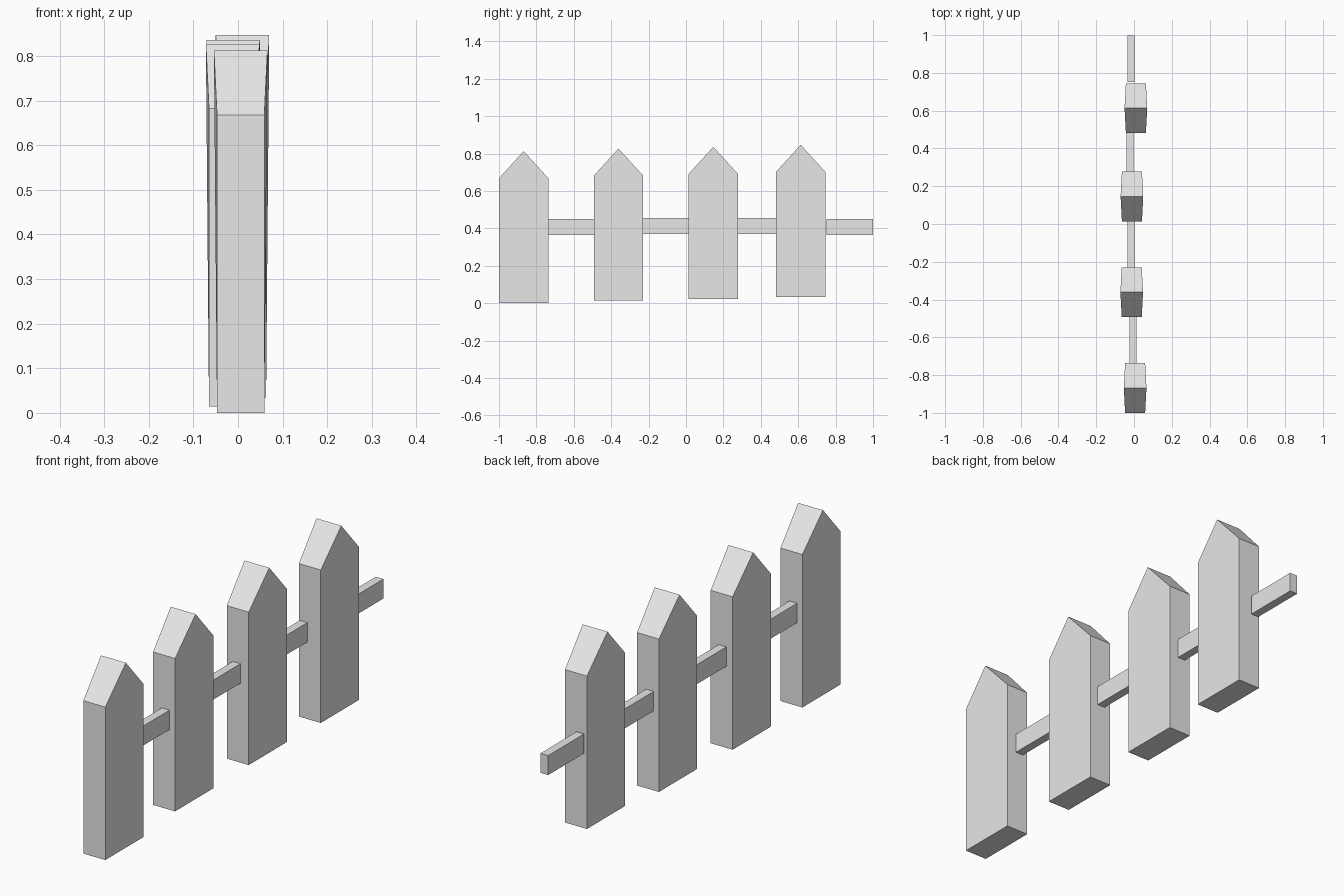
import bpy
import bmesh

if "Cube" in bpy.data.objects:
    bpy.data.objects.remove(bpy.data.objects["Cube"], do_unlink=True)

GREY = (0.8, 0.8, 0.8, 1)
mat = bpy.data.materials.new("light_grey")
mat.use_nodes = True
mat.diffuse_color = GREY
mat.node_tree.nodes["Principled BSDF"].inputs["Base Color"].default_value = GREY


def extrude_profile(name, profile, location):
    """Solid from a (y, z, half thickness) outline, thickened along x."""
    bm = bmesh.new()
    left = [bm.verts.new((h, y, z)) for y, z, h in profile]
    right = [bm.verts.new((-h, y, z)) for y, z, h in profile]
    bm.faces.new(left)
    bm.faces.new(right[::-1])
    n = len(profile)
    for i in range(n):
        j = (i + 1) % n
        bm.faces.new((left[j], left[i], right[i], right[j]))
    bmesh.ops.recalc_face_normals(bm, faces=bm.faces)
    mesh = bpy.data.meshes.new(name)
    bm.to_mesh(mesh)
    bm.free()
    mesh.materials.append(mat)
    obj = bpy.data.objects.new(name, mesh)
    obj.location = location
    bpy.context.collection.objects.link(obj)


# Picket outline: straight body, pointed top that flares slightly at the ridge
W, BODY, TIP = 0.132, 0.053, 0.06
picket = [(-W, 0, BODY), (W, 0, BODY), (W, 0.668, BODY),
          (0, 0.813, TIP), (-W, 0.668, BODY)]

# Rail outline, starting at its front end
L, H, T = 0.248, 0.085, 0.0185
rail = [(0, 0, T), (L, 0, T), (L, H, T), (0, H, T)]

# Pickets stand slightly out of line, each a little higher than the last
picket_spots = [(0.006, -0.868, 0), (-0.012, -0.361, 0.014),
                (-0.011, 0.146, 0.023), (0.010, 0.613, 0.034)]
for i, spot in enumerate(picket_spots, 1):
    extrude_profile(f"picket_{i}", picket, spot)

# Short rails behind each picket
rail_spots = [(-0.004, -0.735, 0.364), (-0.016, -0.23, 0.37),
              (-0.020, 0.278, 0.37), (-0.015, 0.751, 0.364)]
for i, spot in enumerate(rail_spots, 1):
    extrude_profile(f"rail_{i}", rail, spot)
